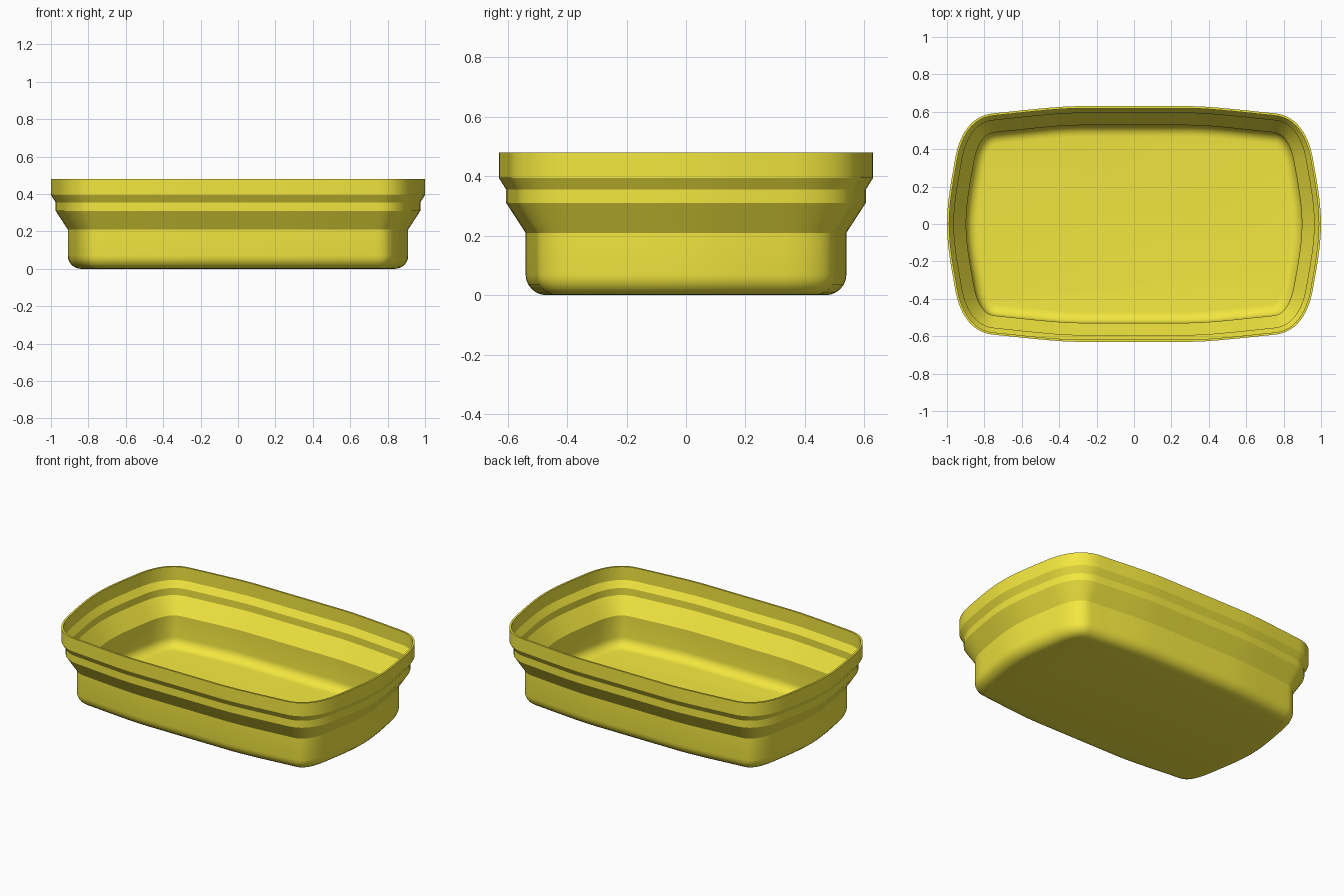
import bpy, bmesh, math
from mathutils import Vector
from mathutils.geometry import interpolate_bezier

if "Cube" in bpy.data.objects:
    bpy.data.objects.remove(bpy.data.objects["Cube"])

# Quarter of the rim outline: bulging long side, rounded corner, bulging short side
segments = [
    ((.3, .63), (.42, .63), (.63, .603), (.75, .592), 6),
    ((.75, .592), (.87, .581), (.935, .48), (.958, .34), 14),
    ((.958, .34), (.975, .24), (1, .12), (1, 0), 6),
]
quarter = []
for a, b, c, d, n in segments:
    pts = interpolate_bezier(Vector((*a, 0)), Vector((*b, 0)), Vector((*c, 0)), Vector((*d, 0)), n + 1)
    quarter += [(p.x, p.y) for p in pts[:-1]]

right = quarter + [(1, 0)] + [(x, -y) for x, y in reversed(quarter)]
outline = [Vector(p) for p in right + [(-x, y) for x, y in reversed(right)]]
count = len(outline)

# Inward normals, so every level is a true inset of the rim
normals = []
for i in range(count):
    e1 = (outline[i] - outline[i - 1]).normalized()
    e2 = (outline[(i + 1) % count] - outline[i]).normalized()
    t = (e1 + e2).normalized()
    normals.append(Vector((t.y, -t.x)) / max(.5, t.dot(e1)))

# Wall profile as (inset from rim, height)
WALL = .012
steps = [(.09, .21), (.025, .31), (.025, .355), (0, .395), (0, .48)]


def fillet(inset, z, r):
    return [(inset + r - r * math.sin(a), z + r - r * math.cos(a))
            for a in (math.radians(15 * k) for k in range(7))]


outside = fillet(.09, 0, .07)
inside = fillet(.09 + WALL, WALL, .06)
profile = outside + steps + [(d + WALL, z) for d, z in reversed(steps)] + inside[::-1]

# Tray body: stacked rings, closed by the underside and the inner floor
bm = bmesh.new()
rings = []
for d, z in profile:
    rings.append([bm.verts.new((p.x + n.x * d, p.y + n.y * d, z))
                  for p, n in zip(outline, normals)])
for lo, hi in zip(rings, rings[1:]):
    for i in range(count):
        j = (i + 1) % count
        bm.faces.new((lo[i], lo[j], hi[j], hi[i]))
bm.faces.new(rings[0])
bm.faces.new(rings[-1])
bmesh.ops.recalc_face_normals(bm, faces=bm.faces)

mesh = bpy.data.meshes.new("tray")
bm.to_mesh(mesh)
bm.free()
tray = bpy.data.objects.new("tray", mesh)
bpy.context.collection.objects.link(tray)

yellow = bpy.data.materials.new("yellow_plastic")
yellow.diffuse_color = (.9, .8, .05, 1)
yellow.use_nodes = True
yellow.node_tree.nodes["Principled BSDF"].inputs["Base Color"].default_value = yellow.diffuse_color
mesh.materials.append(yellow)

bpy.context.view_layer.objects.active = tray
tray.select_set(True)
bpy.ops.object.shade_smooth_by_angle(angle=math.radians(25))
